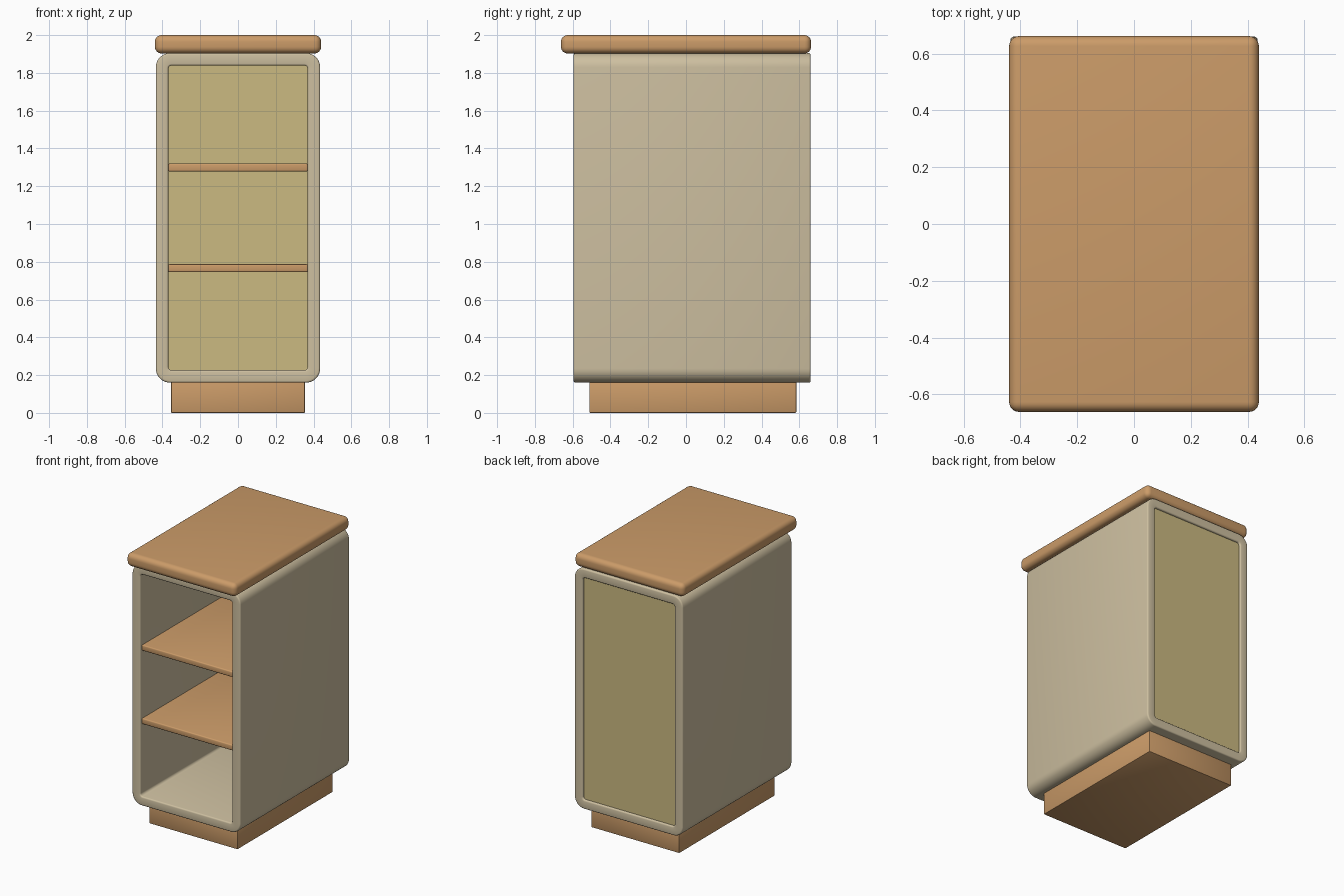
import bpy, bmesh, math

if "Cube" in bpy.data.objects:
    bpy.data.objects.remove(bpy.data.objects["Cube"])

def material(name, rgb):
    m = bpy.data.materials.new(name)
    m.diffuse_color = (*rgb, 1)
    m.use_nodes = True
    m.node_tree.nodes["Principled BSDF"].inputs["Base Color"].default_value = m.diffuse_color
    return m

wood = material("warm wood", (0.60, 0.33, 0.14))
cream = material("cream paint", (0.61, 0.52, 0.35))
olive = material("olive panel", (0.60, 0.49, 0.22))

def finish(bm, name, mat):
    bmesh.ops.recalc_face_normals(bm, faces=bm.faces)
    me = bpy.data.meshes.new(name)
    bm.to_mesh(me)
    bm.free()
    ob = bpy.data.objects.new(name, me)
    bpy.context.collection.objects.link(ob)
    me.materials.append(mat)
    bpy.ops.object.select_all(action='DESELECT')
    ob.select_set(True)
    bpy.context.view_layer.objects.active = ob
    bpy.ops.object.shade_smooth_by_angle(angle=math.radians(35))
    return ob

def box(name, lo, hi, mat, bevel=0.0, segments=3):
    bm = bmesh.new()
    bmesh.ops.create_cube(bm, size=1)
    for v in bm.verts:
        v.co = [(a + b) / 2 + c * (b - a) for a, b, c in zip(lo, hi, v.co)]
    if bevel:
        bmesh.ops.bevel(bm, geom=bm.edges[:], offset=bevel, segments=segments,
                        profile=0.5, affect='EDGES')
    return finish(bm, name, mat)

def rounded_ring(bm, hw, z0, z1, r, y, n=8):
    """Rounded rectangle of vertices in the xz plane."""
    verts = []
    corners = [(hw - r, z1 - r), (r - hw, z1 - r), (r - hw, z0 + r), (hw - r, z0 + r)]
    for k, (cx, cz) in enumerate(corners):
        for i in range(n + 1):
            a = math.pi / 2 * (k + i / n)
            verts.append(bm.verts.new((cx + r * math.cos(a), y, cz + r * math.sin(a))))
    return verts

# Cabinet shell: rounded tube, lofted around its wall section (inset, y)
F, B, T, e = -0.595, 0.66, 0.066, 0.01
section = []
for cx, cy, start in ((e, F + e, 180), (T - e, F + e, 270), (T - e, B - e, 0), (e, B - e, 90)):
    for i in range(4):
        a = math.radians(start + 30 * i)
        section.append((cx + e * math.cos(a), cy + e * math.sin(a)))
bm = bmesh.new()
rings = [rounded_ring(bm, 0.435 - d, 0.16 + d, 1.905 - d, 0.075 - 0.85 * d, y)
         for d, y in section]
for a, b in zip(rings, rings[1:] + rings[:1]):
    for i in range(len(a)):
        j = (i + 1) % len(a)
        bm.faces.new((a[i], a[j], b[j], b[i]))
finish(bm, "cabinet_shell", cream)

# Back panel, slightly recessed in the shell
box("back_panel", (-0.371, 0.62, 0.224), (0.371, 0.645, 1.841), olive)

# Shelves
for name, z in (("lower_shelf", 0.745), ("upper_shelf", 1.278)):
    box(name, (-0.37, -0.58, z), (0.37, 0.625, z + 0.042), wood, 0.008)

# Worktop and plinth
box("worktop", (-0.44, -0.662, 1.903), (0.44, 0.662, 2.0), wood, 0.035, 6)
box("plinth", (-0.355, -0.512, 0.0), (0.355, 0.584, 0.18), wood, 0.006, 2)
